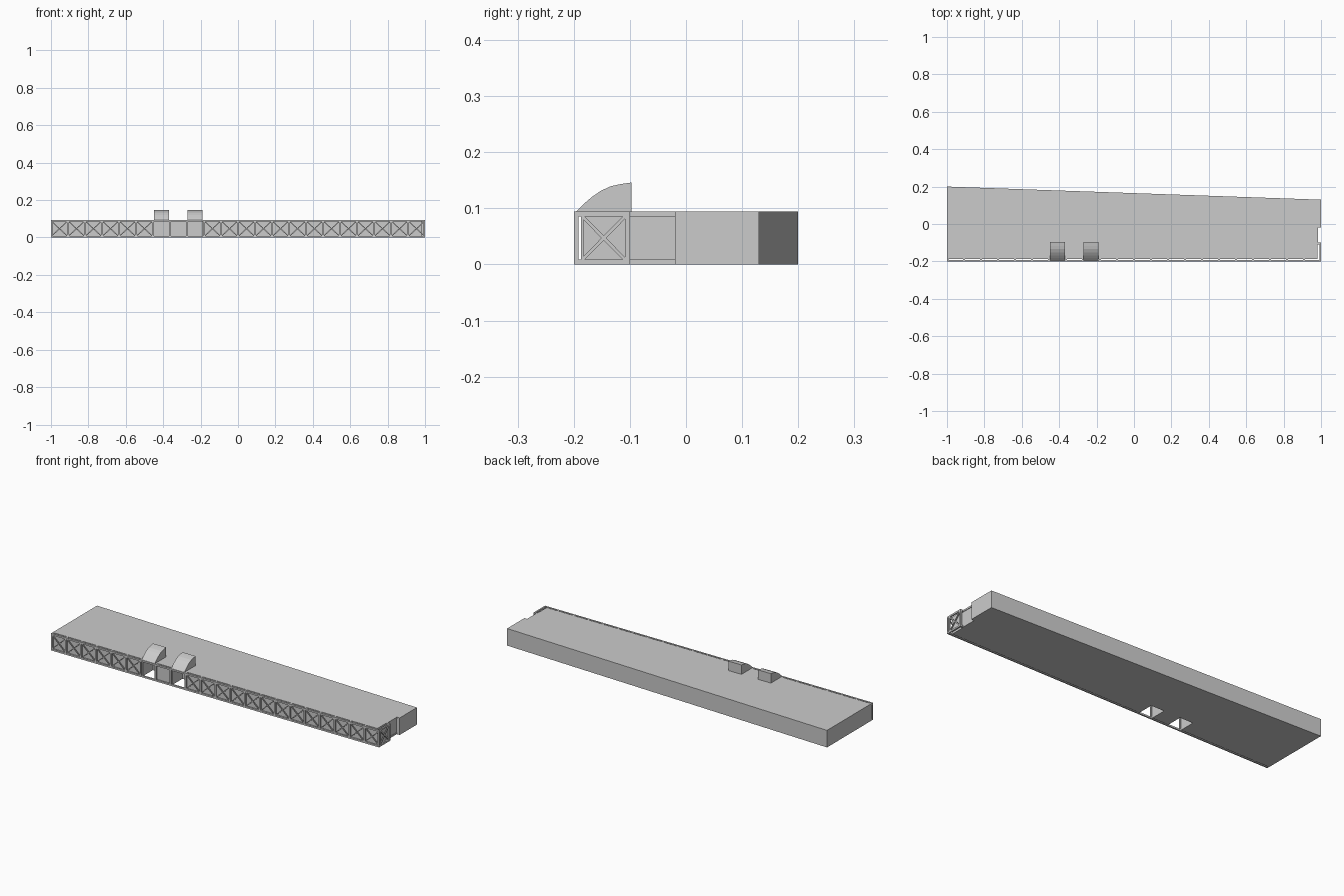
import bpy, bmesh, math
from mathutils import Vector

if "Cube" in bpy.data.objects:
    bpy.data.objects.remove(bpy.data.objects["Cube"])

H = 0.094          # wall height
BAYS = 22
STEP = 2 / BAYS
R = 0.009          # rail and post thickness
DOORS = [(-0.45, -0.37), (-0.27, -0.19)]


def make(name, bm):
    bmesh.ops.recalc_face_normals(bm, faces=bm.faces)
    me = bpy.data.meshes.new(name)
    bm.to_mesh(me)
    bm.free()
    ob = bpy.data.objects.new(name, me)
    bpy.context.collection.objects.link(ob)
    return ob


def box(bm, lo, hi):
    vs = bmesh.ops.create_cube(bm, size=1)["verts"]
    for v in vs:
        v.co = Vector([(a + b) / 2 + c * (b - a) for a, b, c in zip(lo, hi, v.co)])


def bar(bm, a, b, normal, width, depth):
    # Straight strut between two points, flat against the given normal
    a, b, n = Vector(a), Vector(b), Vector(normal)
    d = b - a
    side = d.normalized().cross(n) * width
    for v in bmesh.ops.create_cube(bm, size=1)["verts"]:
        v.co = (a + b) / 2 + d * v.co.x + side * v.co.y + n * depth * v.co.z


# Main building: extruded plan with two entrance recesses and a stepped right end
front = -0.186
plan = [(-1, 0.2), (-1, front)]
for x0, x1 in DOORS:
    plan += [(x0, front), (x0, -0.098), (x1, -0.098), (x1, front)]
plan += [(0.98, front), (0.98, -0.02), (1, -0.02), (1, 0.13)]
bm = bmesh.new()
face = bm.faces.new([bm.verts.new((x, y, 0)) for x, y in plan])
ext = bmesh.ops.extrude_face_region(bm, geom=[face])
bmesh.ops.translate(bm, vec=(0, 0, H),
                    verts=[g for g in ext["geom"] if isinstance(g, bmesh.types.BMVert)])
make("building_body", bm)

# Front lattice: rails, posts, stand-off blocks and crossed braces
bm = bmesh.new()
y0, y1 = -0.2, -0.192
for z in (0, H - R):
    box(bm, (-1, y0, z), (1, y1, z + R))
for i in range(BAYS + 1):
    x = min(max(-1 + i * STEP, -1 + R / 2), 1 - R / 2)
    box(bm, (x - R / 2, y0, R), (x + R / 2, y1, H - R))
    if i < BAYS:
        for z in (0, H - R):
            box(bm, (x - R / 2, y1, z), (x + R / 2, front, z + R))
make("front_frame", bm)

bm = bmesh.new()
for i in range(BAYS):
    if i in (6, 7, 8):
        continue
    a, b = -1 + i * STEP + R / 2, -1 + (i + 1) * STEP - R / 2
    for p, q in ((a, b), (b, a)):
        bar(bm, (p, -0.196, R), (q, -0.196, H - R), (0, 1, 0), 0.005, 0.005)
make("front_braces", bm)

# Right end lattice
bm = bmesh.new()
for z in (0, H - R):
    box(bm, (0.992, y1, z), (1, -0.1, z + R))
    box(bm, (0.98, -0.109, z), (0.992, -0.1, z + R))
    # trim rails on the recessed wall
    box(bm, (0.98, -0.1, z), (0.983, -0.02, z + R))
box(bm, (0.992, -0.109, R), (1, -0.1, H - R))
box(bm, (0.992, -0.187, R), (1, -0.183, H - R))
for p, q in ((-0.184, -0.109), (-0.109, -0.184)):
    bar(bm, (0.996, p, R), (0.996, q, H - R), (1, 0, 0), 0.006, 0.005)
make("side_frame", bm)

# Curved hoods above the two entrances, open underneath
arc = [(-0.196, H), (-0.182, 0.108), (-0.168, 0.120), (-0.152, 0.131),
       (-0.135, 0.139), (-0.117, 0.143), (-0.097, 0.146), (-0.097, H)]
for n, (x0, x1) in enumerate(DOORS):
    bm = bmesh.new()
    left = [bm.verts.new((x0, y, z)) for y, z in arc]
    right = [bm.verts.new((x1, y, z)) for y, z in arc]
    bm.faces.new(left)
    bm.faces.new(right)
    for k in range(len(arc) - 1):
        bm.faces.new((left[k], left[k + 1], right[k + 1], right[k]))
    make(f"entrance_hood_{n + 1}", bm)
